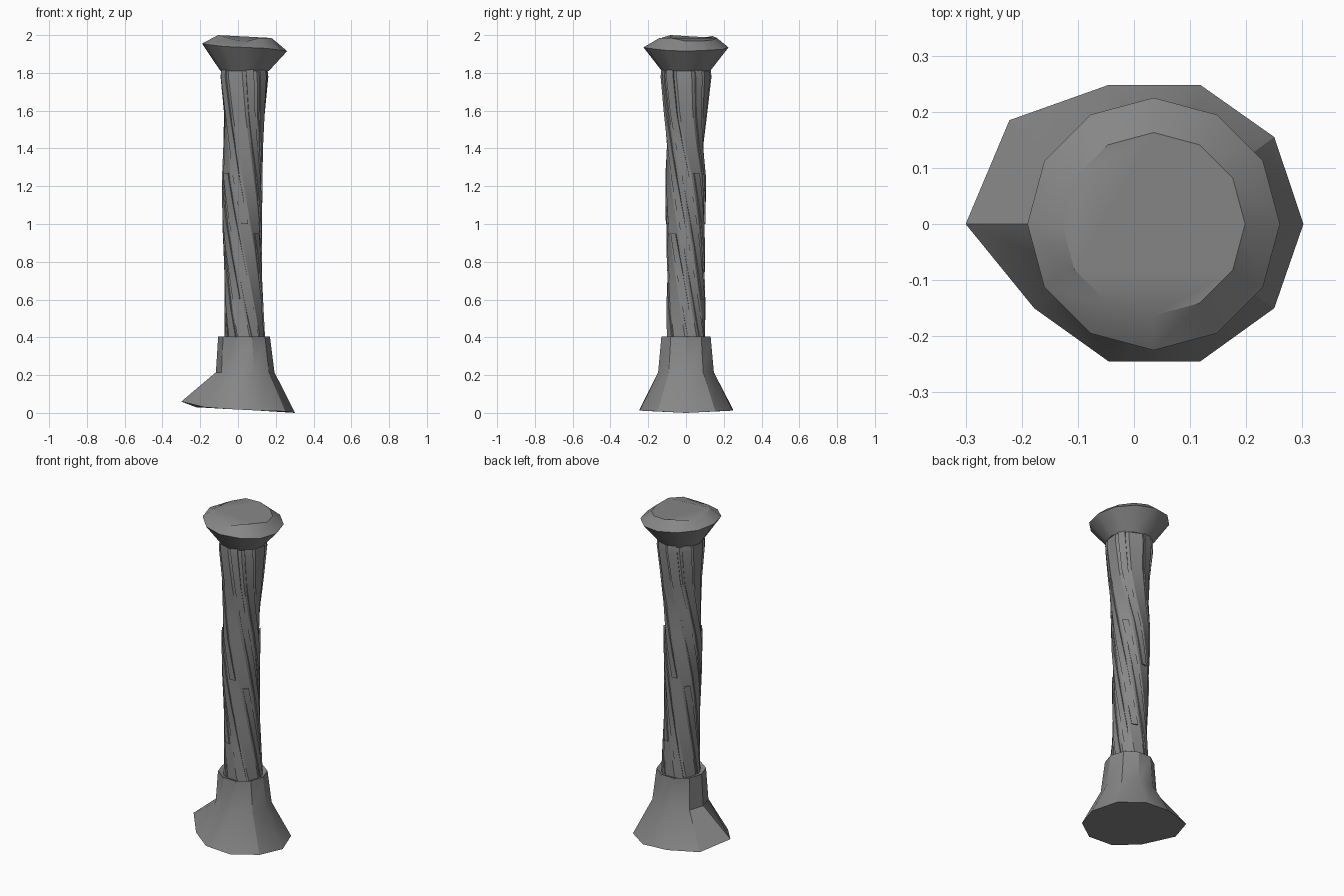
import bpy, bmesh, math, random

if "Cube" in bpy.data.objects:
    bpy.data.objects.remove(bpy.data.objects["Cube"])

random.seed(4)
CX = 0.035
stone = bpy.data.materials.new("dark_stone")
stone.diffuse_color = (.24, .24, .24, 1)
stone.use_nodes = True
stone.node_tree.nodes["Principled BSDF"].inputs["Base Color"].default_value = stone.diffuse_color


def loft(name, rings):
    """Closed skin through rings with equal point counts, sharp edges kept."""
    bm = bmesh.new()
    vs = [[bm.verts.new(p) for p in ring] for ring in rings]
    n = len(vs[0])
    for a, b in zip(vs, vs[1:]):
        for i in range(n):
            j = (i + 1) % n
            bm.faces.new((a[i], a[j], b[j], b[i]))
    bm.faces.new(vs[0][::-1])
    bm.faces.new(vs[-1])
    bmesh.ops.recalc_face_normals(bm, faces=bm.faces[:])
    me = bpy.data.meshes.new(name)
    bm.to_mesh(me)
    bm.free()
    me.materials.append(stone)
    ob = bpy.data.objects.new(name, me)
    bpy.context.collection.objects.link(ob)
    bpy.ops.object.select_all(action='DESELECT')
    ob.select_set(True)
    bpy.context.view_layer.objects.active = ob
    bpy.ops.object.shade_smooth_by_angle(angle=math.radians(32))
    return ob


def ring(n, r, z, cx=CX, cy=0.0, turn=0.0):
    zs = z if isinstance(z, list) else [z] * n
    return [(cx + r * math.cos(turn + math.tau * i / n),
             cy + r * math.sin(turn + math.tau * i / n), zs[i]) for i in range(n)]


# flared base with one side drawn out to the left
foot_xy = [(.302, 0), (.25, .155), (.118, .248), (-.045, .248), (-.222, .185),
           (-.30, 0), (-.178, -.15), (-.045, -.245), (.118, -.245), (.25, -.15)]
foot_z = [0, .008, .012, .02, .03, .06, .03, .02, .012, .008]
foot = [(x, y, z) for (x, y), z in zip(foot_xy, foot_z)]
loft("base", [foot, ring(10, .155, .215, .038),
              ring(10, .137, .405, .032), ring(10, .115, .392, .032)])

# shaft stations: z, centre x, centre y, radius, twist
STATIONS = [(.37, .036, 0, .108, 0), (.72, .028, 0, .098, -.62),
            (1.0, .022, -.002, .103, -1.12), (1.25, .022, -.002, .107, -1.57),
            (1.42, .028, -.005, .104, -1.88), (1.58, .034, -.003, .114, -2.15),
            (1.78, .034, 0, .133, -2.28), (1.82, .034, 0, .128, -2.3)]


def station(z):
    for a, b in zip(STATIONS, STATIONS[1:]):
        if z <= b[0]:
            t = (z - a[0]) / (b[0] - a[0])
            return [p + (q - p) * t for p, q in zip(a, b)][1:]
    return STATIONS[-1][1:]


LEVELS = [.37, .55, .72, .86, 1.0, 1.12, 1.25, 1.42, 1.58, 1.78, 1.82]

# twisted core
core = []
for z in LEVELS:
    cx, cy, r, t = station(z)
    core.append(ring(10, r - .003, z, cx, cy, t))
loft("shaft_core", core)


# thin spiral strips, some broken off partway
def strip(name, angle, z0, z1, half):
    sections = []
    for z in [z0] + [l for l in LEVELS if z0 < l < z1] + [z1]:
        cx, cy, r, t = station(z)
        sec = []
        for da, rr in ((-half, r - .02), (-half, r + .002),
                       (half, r + .002), (half, r - .02)):
            a = angle + t + da
            sec.append((cx + rr * math.cos(a), cy + rr * math.sin(a), z))
        sections.append(sec)
    loft(name, sections)


SPANS = [(.37, .95), (.37, 1.82), (.6, 1.82), (.37, 1.27), (1.0, 1.82)]
for i in range(10):
    z0, z1 = SPANS[i % 5]
    strip(f"shaft_strip_{i}", math.tau * (i + .5) / 10, z0, z1,
          random.uniform(.15, .22))

# uneven twelve-sided capital
lip_z = [1.915, 1.92, 1.925, 1.935, 1.945, 1.95,
         1.955, 1.95, 1.94, 1.935, 1.93, 1.92]
top_z = [1.968, 1.968, 1.975, 1.985, 1.995, 1.985,
         1.982, 2.0, 1.982, 1.965, 1.985, 1.985]
loft("capital", [ring(12, .128, 1.81), ring(12, .225, lip_z), ring(12, .163, top_z)])
